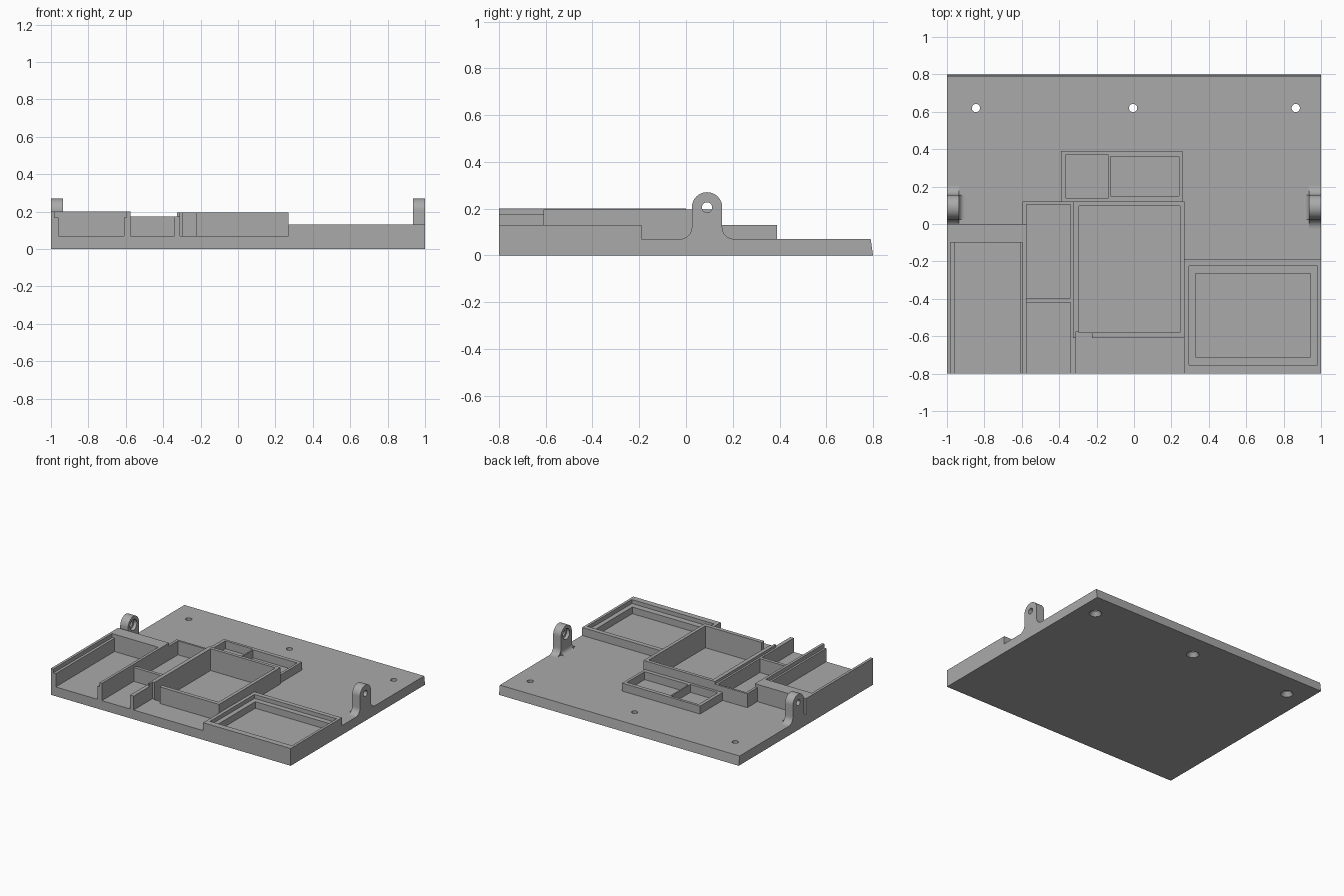
import bpy, bmesh, math
from mathutils import Matrix

old = bpy.data.objects.get("Cube")
if old:
    bpy.data.objects.remove(old, do_unlink=True)

grey = bpy.data.materials.new("plain_grey")
grey.use_nodes = True
colour = (0.4, 0.4, 0.4, 1)
grey.diffuse_color = colour
grey.node_tree.nodes["Principled BSDF"].inputs["Base Color"].default_value = colour


def finish(bm, name):
    bmesh.ops.recalc_face_normals(bm, faces=bm.faces)
    mesh = bpy.data.meshes.new(name)
    bm.to_mesh(mesh)
    bm.free()
    mesh.materials.append(grey)
    obj = bpy.data.objects.new(name, mesh)
    bpy.context.collection.objects.link(obj)
    return obj


def prism(name, axis, profile, start, end):
    """Extrude a 2D profile along x (profile y,z) or along y (profile x,z)."""
    bm = bmesh.new()
    place = (lambda a, b: (start, a, b)) if axis == "x" else (lambda a, b: (a, start, b))
    face = bm.faces.new([bm.verts.new(place(a, b)) for a, b in profile])
    out = bmesh.ops.extrude_face_region(bm, geom=[face])
    step = (end - start, 0, 0) if axis == "x" else (0, end - start, 0)
    bmesh.ops.translate(bm, vec=step, verts=[v for v in out["geom"] if isinstance(v, bmesh.types.BMVert)])
    return finish(bm, name)


def box(name, x0, x1, y0, y1, z0, z1):
    return prism(name, "x", [(y0, z0), (y1, z0), (y1, z1), (y0, z1)], x0, x1)


def cone(name, centre, r0, r1, depth, along_x=False):
    bm = bmesh.new()
    turn = Matrix.Rotation(math.pi / 2, 4, "Y") if along_x else Matrix()
    bmesh.ops.create_cone(bm, cap_ends=True, segments=32, radius1=r0, radius2=r1,
                          depth=depth, matrix=Matrix.Translation(centre) @ turn)
    return finish(bm, name)


def arc(cx, cz, r, a0, a1, n):
    angles = [math.radians(a0 + (a1 - a0) * i / n) for i in range(n + 1)]
    return [(cx + r * math.cos(a), cz + r * math.sin(a)) for a in angles]


def boolean(target, others, operation="DIFFERENCE"):
    bpy.context.view_layer.objects.active = target
    for other in others:
        mod = target.modifiers.new("cut", "BOOLEAN")
        mod.operation = operation
        mod.solver = "EXACT"
        mod.object = other
        bpy.ops.object.modifier_apply(modifier=mod.name)


def discard(objs):
    for obj in objs:
        bpy.data.objects.remove(obj, do_unlink=True)


FLOOR, TOP = 0.07, 0.5

# Base plate with a slanted back edge
base = prism("base_plate", "x", [(-0.8, 0), (0.8, 0), (0.79, FLOOR), (-0.8, FLOOR)], -1, 1)

# Raised housings standing on the plate
housings = [
    box("slot_housing", -1, -0.575, -0.8, 0, FLOOR, 0.2),
    box("channel_housing", -0.595, -0.31, -0.8, 0.12, FLOOR, 0.175),
    box("centre_housing", -0.325, 0.27, -0.61, 0.12, FLOOR, 0.195),
    box("twin_housing", -0.39, 0.26, 0.115, 0.39, FLOOR, 0.13),
    box("tray_housing", 0.27, 1, -0.8, -0.19, FLOOR, 0.13),
]
for other in housings:
    boolean(base, [other], "UNION")
discard(housings)

# Pockets, ledges and the wire notch
pockets = [
    box("slot", -0.96, -0.61, -0.9, -0.1, FLOOR, TOP),
    box("slot_ledge", -0.98, -0.595, -0.9, -0.1, 0.17, TOP),
    box("front_channel", -0.575, -0.34, -0.9, -0.42, FLOOR, TOP),
    box("rear_channel", -0.575, -0.34, -0.395, 0.105, FLOOR, TOP),
    box("centre_pocket", -0.295, 0.245, -0.58, 0.095, 0.03, TOP),
    box("wire_notch", -0.31, -0.225, -0.65, -0.575, FLOOR, TOP),
    box("twin_pocket_a", -0.365, -0.135, 0.14, 0.37, FLOOR, TOP),
    box("twin_pocket_b", -0.125, 0.24, 0.15, 0.36, FLOOR, TOP),
    box("tray_ledge", 0.295, 0.98, -0.755, -0.225, 0.1, TOP),
    box("tray_pocket", 0.33, 0.945, -0.71, -0.265, 0.05, TOP),
]
# Countersunk screw holes
for x in (-0.845, -0.005, 0.865):
    pockets.append(cone("screw_hole", (x, 0.62, 0.05), 0.022, 0.022, 0.2))
    pockets.append(cone("countersink", (x, 0.62, 0.01), 0.05, 0.022, 0.04))
boolean(base, pockets)
discard(pockets)

# Hinge lugs: flared foot, round head, through hole and inner recess
CY, CZ, R, FOOT = 0.09, 0.205, 0.065, 0.05
profile = (arc(CY + R + FOOT, FLOOR + FOOT, FOOT, 270, 180, 8)
           + arc(CY, CZ, R, 0, 180, 24)
           + arc(CY - R - FOOT, FLOOR + FOOT, FOOT, 0, -90, 8))
for side, name in ((-1, "right"), (1, "left")):
    lug = prism(name + "_hinge_lug", "x", profile, side * 0.935, side)
    cuts = [cone("pin_hole", (side, CY, CZ), 0.022, 0.022, 0.4, True),
            cone("recess", (side * 0.93, CY, CZ), 0.04, 0.04, 0.06, True)]
    boolean(lug, cuts)
    discard(cuts)
    # Small curved fillet at the inner foot
    curve = arc(0.905, FLOOR + 0.03, 0.03, -90, 0, 6) + [(0.935, FLOOR)]
    fillet = prism(name + "_lug_fillet", "y", [(side * a, b) for a, b in curve], CY - R, CY + R)

for obj in bpy.context.collection.objects:
    if obj.type == "MESH" and grey.name in obj.data.materials:
        bpy.ops.object.select_all(action="DESELECT")
        obj.select_set(True)
        bpy.context.view_layer.objects.active = obj
        bpy.ops.object.shade_smooth_by_angle(angle=math.radians(30))
